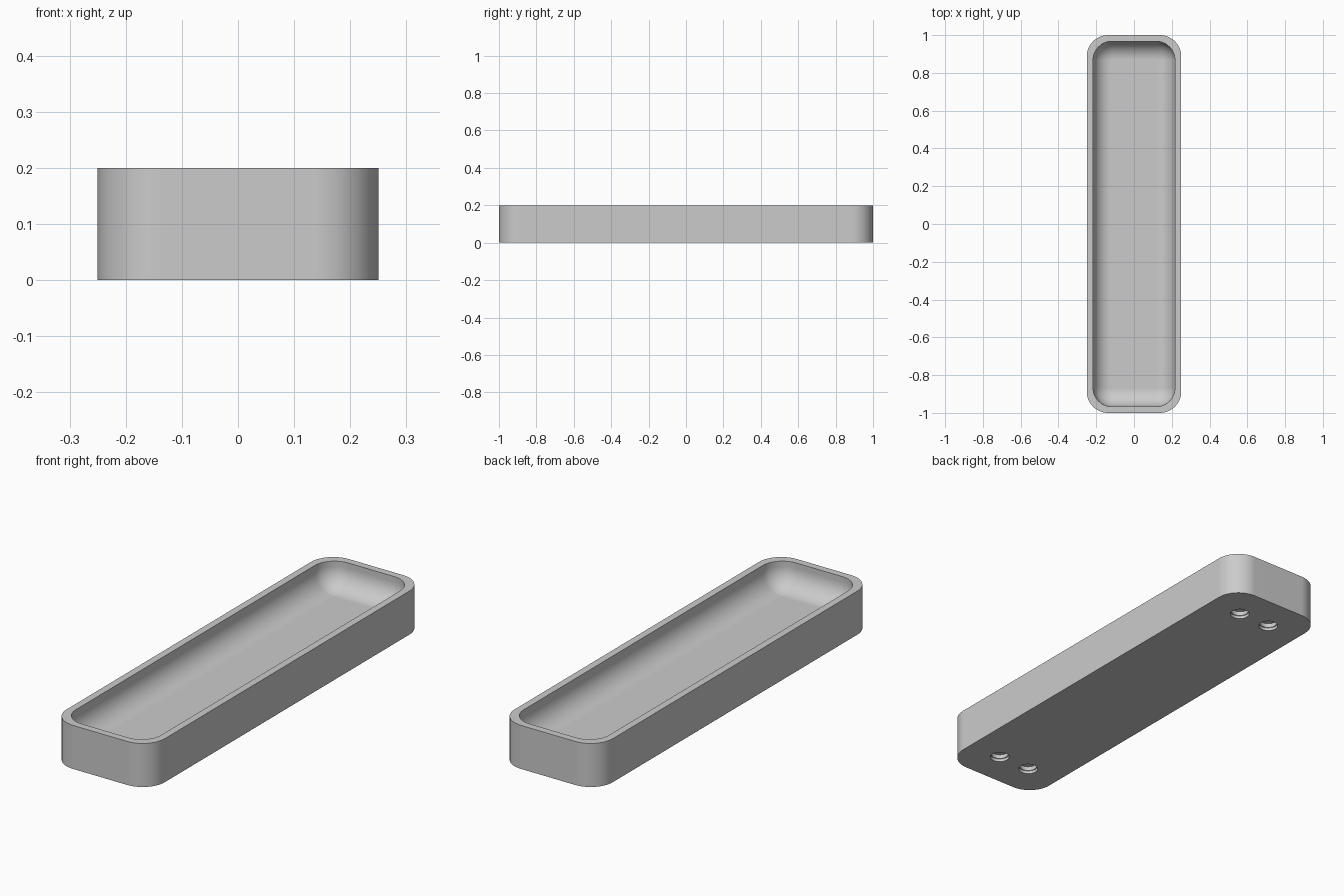
import bpy, bmesh, math

cube = bpy.data.objects.get("Cube")
if cube:
    bpy.data.objects.remove(cube, do_unlink=True)

# Overall sizes
HALF_X, HALF_Y, HEIGHT = 0.25, 1.0, 0.2
OUTER_CORNER, INNER_CORNER = 0.113, 0.1
WALL, FLOOR, FILLET = 0.033, 0.08, 0.096
HOLE_X, HOLE_Y = 0.083, 0.833
CORNER_STEPS, FILLET_STEPS = 12, 12


def rounded_loop(bm, inset, radius, z):
    """Ring of vertices around a rounded rectangle, inset from the outer wall."""
    cx, cy = HALF_X - inset - radius, HALF_Y - inset - radius
    ring = []
    for quarter, (sx, sy) in enumerate([(1, 1), (-1, 1), (-1, -1), (1, -1)]):
        for i in range(CORNER_STEPS + 1):
            a = math.pi / 2 * (quarter + i / CORNER_STEPS)
            ring.append(bm.verts.new((sx * cx + radius * math.cos(a),
                                      sy * cy + radius * math.sin(a), z)))
    return ring


def round_loop(bm, x, y, radius, z):
    """Ring of vertices around a circle."""
    return [bm.verts.new((x + radius * math.cos(math.tau * i / 32),
                          y + radius * math.sin(math.tau * i / 32), z)) for i in range(32)]


def loft(bm, rings):
    """Join a stack of rings into a closed solid."""
    for lower, upper in zip(rings, rings[1:]):
        n = len(lower)
        for i in range(n):
            j = (i + 1) % n
            bm.faces.new((lower[i], lower[j], upper[j], upper[i]))
    bm.faces.new(rings[0][::-1])
    bm.faces.new(rings[-1])


def make_object(name, bm, material):
    bmesh.ops.recalc_face_normals(bm, faces=bm.faces)
    mesh = bpy.data.meshes.new(name)
    bm.to_mesh(mesh)
    bm.free()
    mesh.materials.append(material)
    obj = bpy.data.objects.new(name, mesh)
    bpy.context.collection.objects.link(obj)
    return obj


grey = bpy.data.materials.new("light grey")
grey.use_nodes = True
grey.diffuse_color = (0.6, 0.6, 0.6, 1)
grey.node_tree.nodes["Principled BSDF"].inputs["Base Color"].default_value = (0.6, 0.6, 0.6, 1)

# Tray section: (inset, corner radius, height) from the bottom edge over the rim to the floor
section = [(0, OUTER_CORNER, 0), (0, OUTER_CORNER, HEIGHT), (WALL, INNER_CORNER, HEIGHT)]
for i in range(FILLET_STEPS + 1):
    a = math.pi / 2 * i / FILLET_STEPS
    step = FILLET * (1 - math.cos(a))
    section.append((WALL + step, INNER_CORNER - step, FLOOR + FILLET * (1 - math.sin(a))))
bm = bmesh.new()
loft(bm, [rounded_loop(bm, *s) for s in section])
tray = make_object("tray", bm, grey)

# Four blind stepped holes in the underside
bm = bmesh.new()
for x in (-HOLE_X, HOLE_X):
    for y in (-HOLE_Y, HOLE_Y):
        loft(bm, [round_loop(bm, x, y, r, z) for r, z in
                  [(0.042, -0.02), (0.042, 0.014), (0.038, 0.014), (0.038, 0.033)]])
cutter = make_object("hole_cutter", bm, grey)
cutter.hide_render = True

cut = tray.modifiers.new("holes", "BOOLEAN")
cut.operation = "DIFFERENCE"
cut.solver = "EXACT"
cut.object = cutter
bpy.ops.object.select_all(action="DESELECT")
tray.select_set(True)
bpy.context.view_layer.objects.active = tray
bpy.ops.object.modifier_apply(modifier=cut.name)
bpy.data.objects.remove(cutter, do_unlink=True)

# Smooth corners and fillet, crisp rim and flat floor
bpy.ops.object.shade_smooth_by_angle(angle=math.radians(30))
weighted = tray.modifiers.new("flat_face_normals", "WEIGHTED_NORMAL")
weighted.keep_sharp = True
